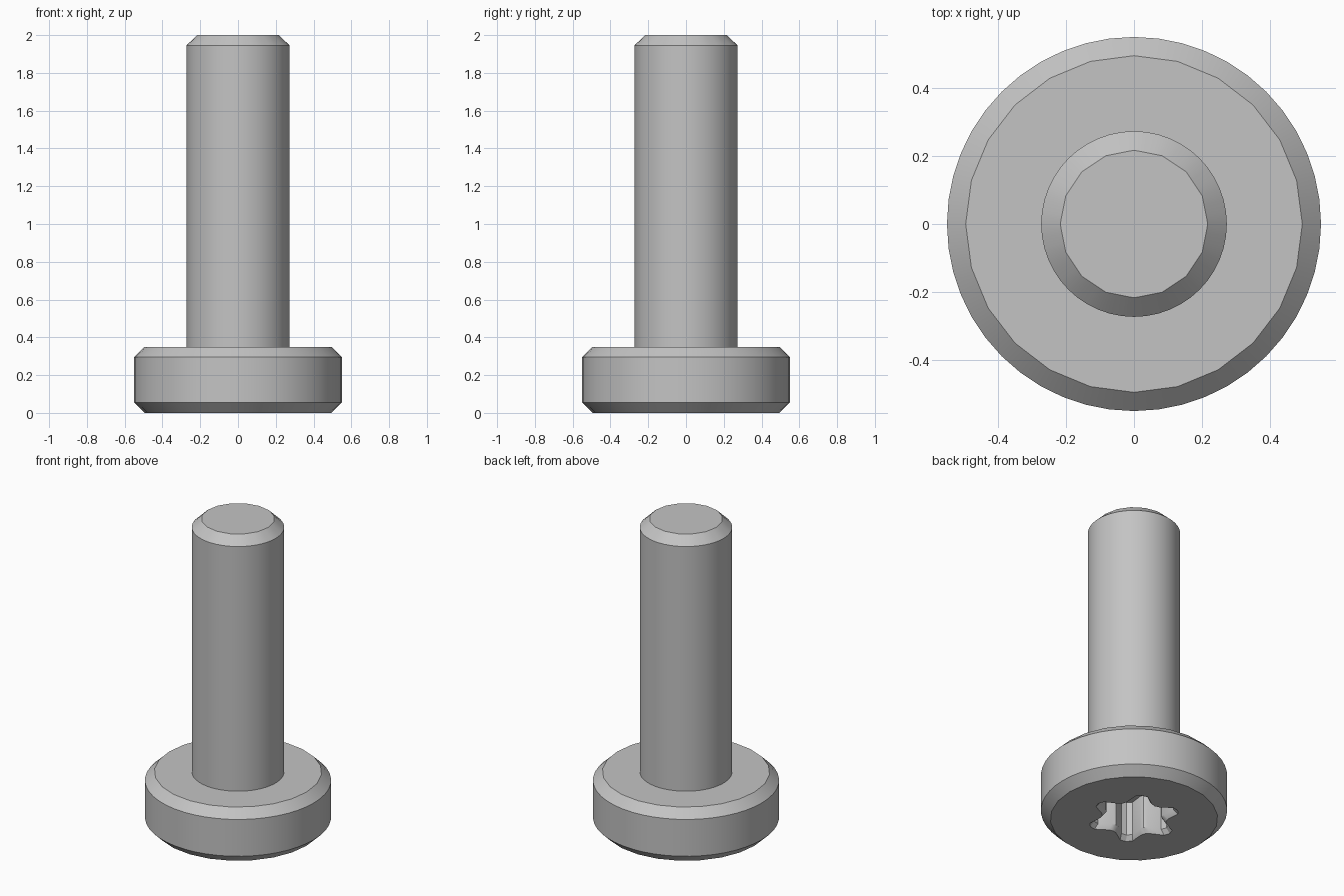
import bpy, bmesh
from math import sin, cos, pi, radians

cube = bpy.data.objects.get("Cube")
if cube:
    bpy.data.objects.remove(cube, do_unlink=True)

SEGMENTS = 48

steel = bpy.data.materials.new("grey steel")
steel.use_nodes = True
grey = (0.55, 0.55, 0.55, 1)
steel.diffuse_color = grey
steel.node_tree.nodes["Principled BSDF"].inputs["Base Color"].default_value = grey


def circle_ring(bm, radius, z, sides=SEGMENTS):
    """Ring of vertices lying on a polygon with the given number of sides."""
    step = 2 * pi / sides
    verts = []
    for i in range(SEGMENTS):
        a = 2 * pi * i / SEGMENTS
        r = radius * cos(step / 2) / cos(a % step - step / 2)
        verts.append(bm.verts.new((r * cos(a), r * sin(a), z)))
    return verts


def star_ring(bm, inset, z):
    """Six-lobed ring with blunt tips and rounded valleys."""
    lobe = [(-8, 0.265), (0, 0.275), (8, 0.265), (22, 0.2), (30, 0.19), (38, 0.2)]
    verts = []
    for k in range(6):
        for degrees, radius in lobe:
            a = radians(60 * k + degrees)
            r = radius - inset
            verts.append(bm.verts.new((r * cos(a), r * sin(a), z)))
    return verts


def skin(bm, rings):
    """Join neighbouring rings with quads."""
    for low, high in zip(rings, rings[1:]):
        n = len(low)
        for i in range(n):
            j = (i + 1) % n
            bm.faces.new((low[i], low[j], high[j], high[i]))


def finish(bm, name):
    bmesh.ops.recalc_face_normals(bm, faces=bm.faces)
    mesh = bpy.data.meshes.new(name)
    bm.to_mesh(mesh)
    bm.free()
    mesh.materials.append(steel)
    obj = bpy.data.objects.new(name, mesh)
    bpy.context.collection.objects.link(obj)
    bpy.ops.object.select_all(action="DESELECT")
    obj.select_set(True)
    bpy.context.view_layer.objects.active = obj
    bpy.ops.object.shade_smooth_by_angle(angle=radians(30))


# Head: chamfered disc with a star-shaped drive recess underneath
bm = bmesh.new()
disc = [circle_ring(bm, 0.495, 0, 24), circle_ring(bm, 0.55, 0.055),
        circle_ring(bm, 0.55, 0.295), circle_ring(bm, 0.495, 0.35, 24)]
skin(bm, disc)
bm.faces.new(disc[-1])
recess = [star_ring(bm, 0, 0), star_ring(bm, 0.025, 0.03), star_ring(bm, 0.025, 0.25)]
skin(bm, recess)
bm.faces.new(recess[-1])
rim = [e for e in bm.edges if e.is_boundary]
bmesh.ops.triangle_fill(bm, use_beauty=True, use_dissolve=False, edges=rim)
finish(bm, "head")

# Shaft: plain cylinder with a chamfered end
bm = bmesh.new()
rod = [circle_ring(bm, 0.273, 0.33), circle_ring(bm, 0.273, 1.945),
       circle_ring(bm, 0.217, 2.0, 16)]
skin(bm, rod)
bm.faces.new(rod[0])
bm.faces.new(rod[-1])
finish(bm, "shaft")
